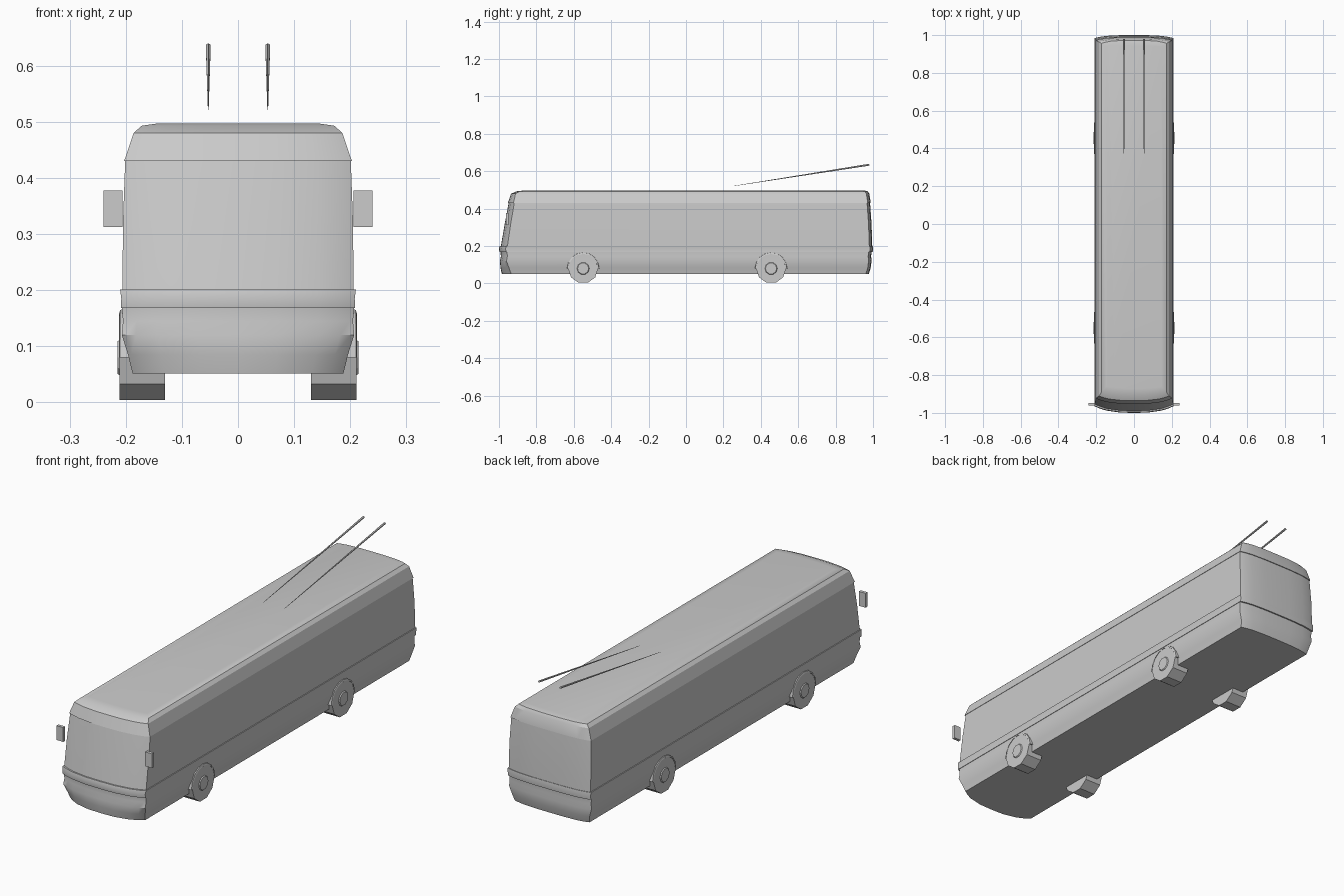
import bpy, bmesh, math
from mathutils import Vector, Matrix

cube = bpy.data.objects.get("Cube")
if cube:
    bpy.data.objects.remove(cube)

# Single paint colour
grey = bpy.data.materials.new("plain grey")
grey.use_nodes = True
colour = (0.6, 0.6, 0.6, 1)
grey.diffuse_color = colour
grey.node_tree.nodes["Principled BSDF"].inputs["Base Color"].default_value = colour


def finish(name, bm, angle=None):
    bmesh.ops.recalc_face_normals(bm, faces=bm.faces)
    mesh = bpy.data.meshes.new(name)
    bm.to_mesh(mesh)
    bm.free()
    mesh.materials.append(grey)
    obj = bpy.data.objects.new(name, mesh)
    bpy.context.collection.objects.link(obj)
    if angle:
        bpy.ops.object.select_all(action='DESELECT')
        obj.select_set(True)
        bpy.context.view_layer.objects.active = obj
        bpy.ops.object.shade_smooth_by_angle(angle=math.radians(angle))
    return obj


def loft(name, rings, angle):
    """Skin a stack of (z, half width, front y, rear y, nose curve) outlines."""
    steps = [-1, -0.97, -0.88, -0.7, -0.35, 0, 0.35, 0.7, 0.88, 0.97, 1]
    bm = bmesh.new()
    loops = []
    for z, half, front, rear, nose in rings:
        pts = [(half * t, front + nose * abs(t) ** 3, z) for t in steps]
        pts += [(half * t, rear - 0.016 * abs(t) ** 4, z) for t in reversed(steps)]
        loops.append([bm.verts.new(p) for p in pts])
    for low, high in zip(loops, loops[1:]):
        for i in range(len(low)):
            j = (i + 1) % len(low)
            bm.faces.new((low[i], low[j], high[j], high[i]))
    bm.faces.new(loops[0])
    bm.faces.new(loops[-1])
    return finish(name, bm, angle)


def cylinder(name, start, end, r1, r2, sides, turn=0.0, angle=None):
    start, end = Vector(start), Vector(end)
    axis = end - start
    spin = axis.to_track_quat('Z', 'Y').to_matrix().to_4x4()
    place = Matrix.Translation((start + end) / 2) @ spin @ Matrix.Rotation(turn, 4, 'Z')
    bm = bmesh.new()
    bmesh.ops.create_cone(bm, cap_ends=True, segments=sides, radius1=r1,
                          radius2=r2, depth=axis.length, matrix=place)
    return finish(name, bm, angle)


def box(name, centre, size):
    bm = bmesh.new()
    place = Matrix.Translation(centre) @ Matrix.Diagonal((*size, 1))
    bmesh.ops.create_cube(bm, size=1, matrix=place)
    return finish(name, bm)


# Skirt with bumpers, belt rail, window band and roof
loft("lower_body", [
    (0.052, 0.188, -0.985, 0.978, 0.05),
    (0.085, 0.196, -0.992, 0.988, 0.045),
    (0.120, 0.207, -0.995, 0.992, 0.035),
    (0.145, 0.205, -0.990, 0.990, 0.035),
    (0.172, 0.207, -0.992, 0.992, 0.035)], 30)
loft("belt_rail", [
    (0.168, 0.209, -0.997, 0.998, 0.035),
    (0.185, 0.208, -1.000, 1.000, 0.035),
    (0.201, 0.210, -0.996, 0.998, 0.035)], 30)
loft("window_band", [
    (0.198, 0.206, -0.990, 0.996, 0.035),
    (0.320, 0.205, -0.969, 0.992, 0.032),
    (0.432, 0.201, -0.948, 0.984, 0.030)], 30)
loft("roof", [
    (0.430, 0.203, -0.953, 0.988, 0.030),
    (0.480, 0.186, -0.935, 0.980, 0.024),
    (0.493, 0.172, -0.905, 0.972, 0.015),
    (0.497, 0.145, -0.870, 0.955, 0.010)], 25)


def arch(name, side, y):
    """Flared lip above a wheel."""
    bm = bmesh.new()
    rows = []
    for k in range(9):
        a = math.pi * k / 8
        rows.append([bm.verts.new((side * x, y + r * math.cos(a), 0.08 + r * math.sin(a)))
                     for x, r in ((0.195, 0.078), (0.212, 0.078), (0.210, 0.085), (0.195, 0.087))])
    for a, b in zip(rows, rows[1:]):
        for i in range(4):
            j = (i + 1) % 4
            bm.faces.new((a[i], a[j], b[j], b[i]))
    bm.faces.new(rows[0])
    bm.faces.new(rows[-1])
    return finish(name, bm)


# Paired parts
for word, side in (("left", 1), ("right", -1)):
    for end, y in (("front", -0.55), ("rear", 0.455)):
        cylinder(f"{end}_{word}_wheel", (side * 0.13, y, 0.08), (side * 0.211, y, 0.08),
                 0.08, 0.08, 10, math.pi / 2)
        cylinder(f"{end}_{word}_hub", (side * 0.208, y, 0.08), (side * 0.215, y, 0.08),
                 0.036, 0.03, 10, math.pi / 2)
        arch(f"{end}_{word}_wheel_arch", side, y)
    box(f"{word}_mirror", (side * 0.223, -0.955, 0.345), (0.034, 0.014, 0.065))
    cylinder(f"{word}_trolley_pole", (side * 0.053, 0.26, 0.522), (side * 0.053, 0.98, 0.635),
             0.0008, 0.005, 6)
